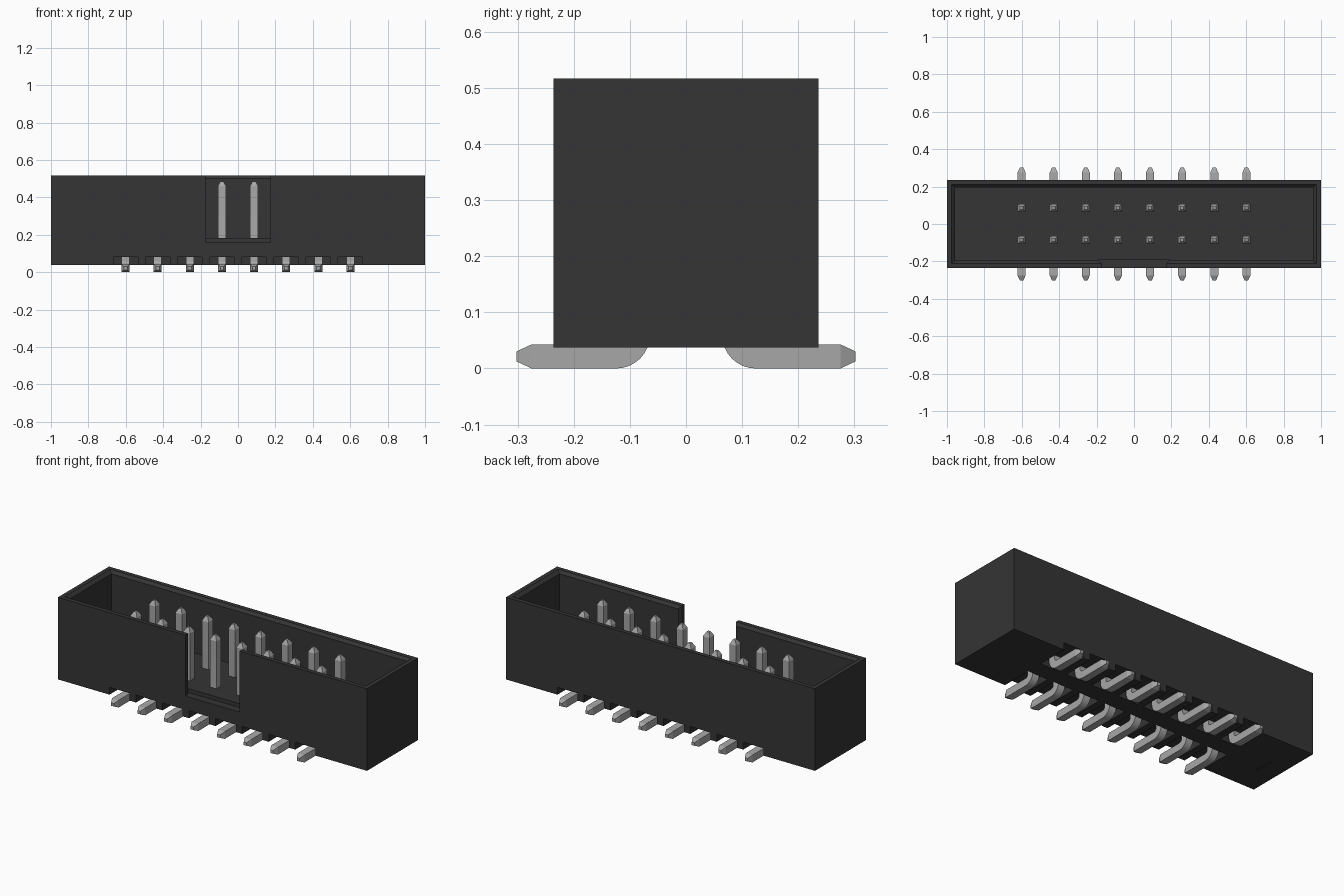
import bpy, bmesh, math

if "Cube" in bpy.data.objects:
    bpy.data.objects.remove(bpy.data.objects["Cube"], do_unlink=True)


def material(name, rgb, rough, metal):
    m = bpy.data.materials.new(name)
    m.use_nodes = True
    m.diffuse_color = (*rgb, 1)
    bsdf = m.node_tree.nodes["Principled BSDF"]
    bsdf.inputs["Base Color"].default_value = (*rgb, 1)
    bsdf.inputs["Roughness"].default_value = rough
    bsdf.inputs["Metallic"].default_value = metal
    return m


BLACK = material("black plastic", (0.035, 0.035, 0.035), 0.6, 0.0)
METAL = material("pin grey", (0.39, 0.39, 0.39), 0.5, 0.0)


def loft(bm, rings):
    """Skin a list of equal-sized closed rings and cap both ends."""
    loops = [[bm.verts.new(p) for p in ring] for ring in rings]
    n = len(loops[0])
    for a, b in zip(loops, loops[1:]):
        for i in range(n):
            bm.faces.new((a[i], a[(i + 1) % n], b[(i + 1) % n], b[i]))
    bm.faces.new(loops[0][::-1])
    bm.faces.new(loops[-1])


def rect(hx, hy, z, cx=0, cy=0):
    return [(cx + sx * hx, cy + sy * hy, z)
            for sx, sy in ((-1, -1), (1, -1), (1, 1), (-1, 1))]


def make(name, solids, mat):
    bm = bmesh.new()
    for rings in solids:
        loft(bm, rings)
    bmesh.ops.recalc_face_normals(bm, faces=bm.faces)
    me = bpy.data.meshes.new(name)
    bm.to_mesh(me)
    bm.free()
    me.materials.append(mat)
    ob = bpy.data.objects.new(name, me)
    bpy.context.collection.objects.link(ob)
    return ob


PITCH = 0.1717
ROW = PITCH / 2
columns = [(i - 3.5) * PITCH for i in range(8)]

# Shroud block and the shapes cut out of it
shroud = make("shroud", [[rect(1, 0.236, 0.037), rect(1, 0.236, 0.517)]], BLACK)

# Open cavity with a chamfered rim
cavity = make("cavity_cutter", [[rect(0.957, 0.196, 0.183), rect(0.957, 0.196, 0.501),
                                 rect(0.975, 0.211, 0.517), rect(0.993, 0.226, 0.533)]], BLACK)

# Keying notch in the front wall, chamfered on its inner edges
plan = [(-0.175, -0.3), (0.175, -0.3), (0.175, -0.211), (0.192, -0.19), (-0.192, -0.19), (-0.175, -0.211)]
notch = make("notch_cutter", [[[(x, y, z) for x, y in plan] for z in (0.16, 0.6)]], BLACK)

# Pin slots along both lower edges, and a thin groove marking the first pin
slots = [[rect(0.065, 0.125, z, x, s * 0.175) for z in (0.0, 0.08)]
         for x in columns for s in (-1, 1)]
slots.append([rect(0.006, 0.06, z, -0.89, -0.03) for z in (0.0, 0.043)])
slot_cutter = make("slot_cutter", slots, BLACK)

cutters = (cavity, notch, slot_cutter)
for c in cutters:
    c.hide_render = True
    mod = shroud.modifiers.new(c.name, "BOOLEAN")
    mod.operation, mod.solver, mod.object = "DIFFERENCE", "EXACT", c
bpy.context.view_layer.update()
deps = bpy.context.evaluated_depsgraph_get()
cut_mesh = bpy.data.meshes.new_from_object(shroud.evaluated_get(deps))
shroud.modifiers.clear()
shroud.data = cut_mesh
for c in cutters:
    bpy.data.objects.remove(c, do_unlink=True)

# Bent pin: square section swept down, round the bend and out along the tail
H = 0.0215
R = 0.0385
path = [(ROW, 0.485, 0, 0.008), (ROW, 0.46, 0, H)]
for k in range(9):
    a = math.radians(90 * k / 8)
    path.append((ROW + R - R * math.cos(a), 0.06 - R * math.sin(a), a, H))
path += [(0.275, H, math.pi / 2, H), (0.302, H, math.pi / 2, 0.009)]


def pin_ring(y, z, a, h):
    ny, nz = math.cos(a) * h, math.sin(a) * h
    return [(-h, y - ny, z - nz), (h, y - ny, z - nz), (h, y + ny, z + nz), (-h, y + ny, z + nz)]


master = make("pin", [[pin_ring(*p) for p in path]], METAL)
bpy.ops.object.select_all(action="DESELECT")
master.select_set(True)
bpy.context.view_layer.objects.active = master
bpy.ops.object.shade_smooth_by_angle(angle=math.radians(20))

# Two rows of eight pins; the front row is turned round
for row, turn in (("back", 0), ("front", math.pi)):
    for i, x in enumerate(columns):
        pin = bpy.data.objects.new(f"{row}_pin_{i + 1}", master.data)
        pin.location.x = x
        pin.rotation_euler.z = turn
        bpy.context.collection.objects.link(pin)
bpy.data.objects.remove(master, do_unlink=True)
